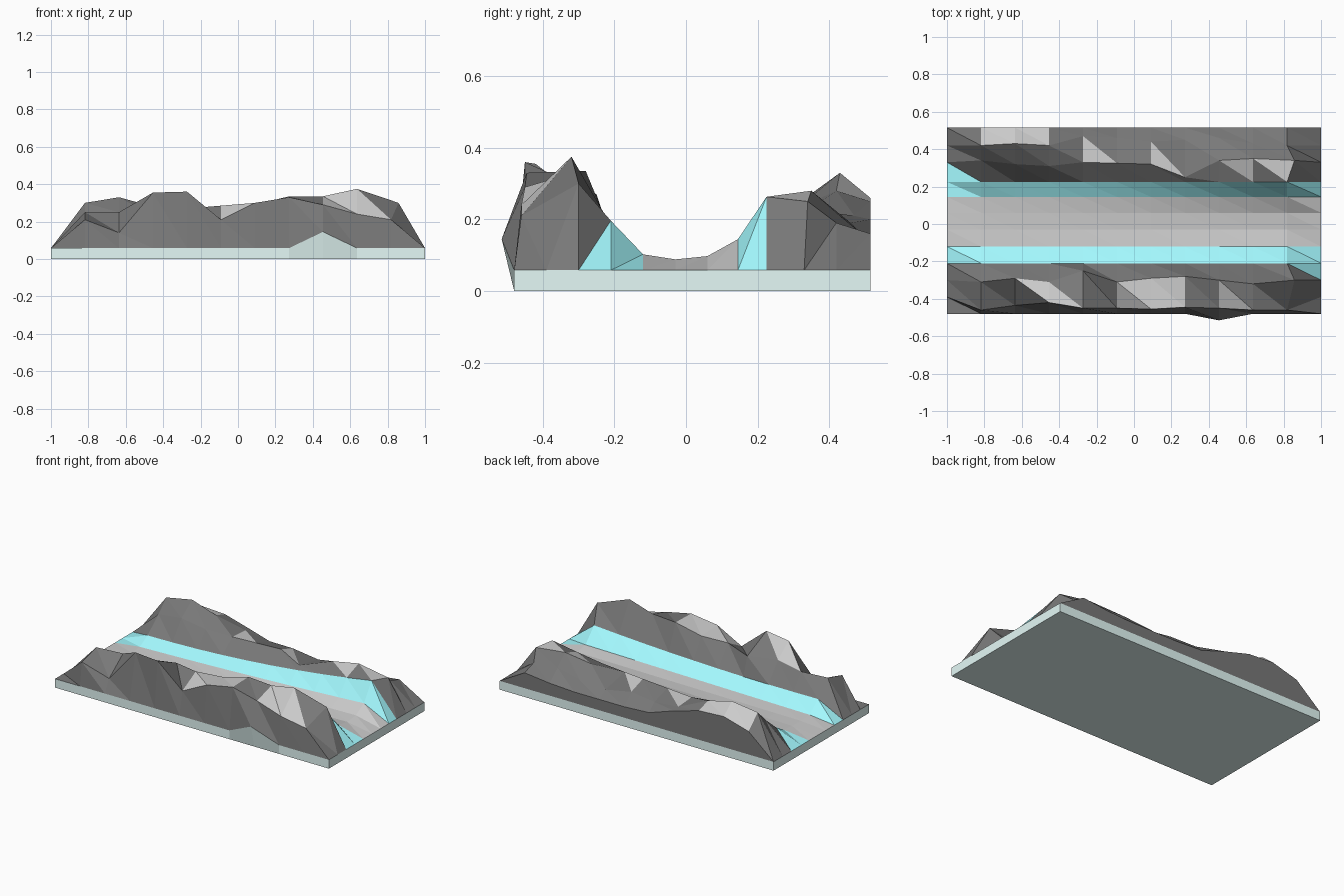
import bpy

if "Cube" in bpy.data.objects:
    bpy.data.objects.remove(bpy.data.objects["Cube"])

N = 11
X = [-1 + 2 * i / N for i in range(N + 1)]
EDGE = 0.058
ROWS = [-0.48, -0.39, -0.30, -0.21, -0.12, -0.03, 0.06, 0.145, 0.225, 0.33, 0.42, 0.515]

# Irregular ridge lines: (y, z) at the ten inner stations along x
front_crest = [(-.46, .21), (-.435, .14), (-.42, .355), (-.45, .36), (-.45, .21),
               (-.455, .30), (-.445, .33), (-.45, .29), (-.46, .24), (-.46, .21)]
front_shoulder = [(-.31, .25), (-.29, .25), (-.31, .27), (-.25, .27), (-.31, .285),
                  (-.29, .29), (-.28, .335), (-.30, .335), (-.32, .375), (-.30, .30)]
back_shoulder = [(.34, .22), (.32, .25), (.31, .23), (.33, .22), (.325, .23),
                 (.32, .24), (.25, .21), (.34, .25), (.35, .28), (.34, .25)]
back_crest = [(.42, .30), (.43, .33), (.42, .28), (.47, .21), (.46, .19),
              (.44, .20), (.45, .17), (.46, .19), (.43, .21), (.42, .19)]
wall_top = [EDGE, .21, .26, .25, .20, .14, .13, .13, .13, .14, .16, EDGE]
crests = {1: front_crest, 2: front_shoulder, 9: back_shoulder, 10: back_crest}

# Smooth valley rows: height at x = 0, slope and bend along x
valley = {3: (.155, .03, .025), 4: (.09, .015, 0), 5: (.08, .01, 0), 6: (.085, .015, 0),
          7: (.105, .04, .01), 8: (.16, .085, .05)}

# Pale triangles on the rock: (row, column, which half), and two stray ice ones
PALE = {(1, 2, 1), (1, 3, 0), (1, 5, 1), (1, 5, 0), (1, 6, 0), (1, 6, 1), (1, 8, 0),
        (1, 8, 1), (1, 9, 0), (10, 1, 0), (10, 1, 1), (10, 2, 0), (10, 2, 1), (9, 4, 0),
        (9, 6, 0), (8, 8, 1), (8, 9, 1)}
STRAY_ICE = {(8, 0, 0), (2, 10, 1)}


def point(r, i):
    x, y, z = X[i], ROWS[r], EDGE
    if 0 < i < N:
        if r in crests:
            y, z = crests[r][i - 1]
            if i == N - 1 and r in (2, 9):
                x += 0.04
        elif r in valley:
            h, slope, bend = valley[r]
            z = h + slope * x + bend * x * x
        elif r == 0 and i == 8:      # bulge in the front foot
            y, z = -0.515, 0.145
        elif r == 11:
            z = wall_top[i]
    return (x, y, z)


def material(name, color):
    mat = bpy.data.materials.new(name)
    mat.diffuse_color = color
    mat.use_nodes = True
    mat.node_tree.nodes["Principled BSDF"].inputs["Base Color"].default_value = mat.diffuse_color
    return mat


ROCK = material("dark_rock", (0.19, 0.19, 0.19, 1))
PALE_ROCK = material("pale_rock", (0.8, 0.8, 0.8, 1))
ICE = material("ice", (0.37, 0.95, 1.0, 1))
BASE = material("base", (0.78, 0.95, 0.93, 1))


def make(name, verts, faces, mats, slots=None):
    me = bpy.data.meshes.new(name)
    me.from_pydata(verts, [], faces)
    for m in mats:
        me.materials.append(m)
    for p, s in zip(me.polygons, slots or []):
        p.material_index = s
    ob = bpy.data.objects.new(name, me)
    bpy.context.collection.objects.link(ob)
    return ob


def strip(name, rows, mats):
    """Triangulated terrain band between consecutive rows."""
    n = N + 1
    verts = [point(r, i) for r in rows for i in range(n)]
    faces, slots = [], []
    for k, r in enumerate(rows[:-1]):
        for i in range(N):
            a, b = k * n + i, k * n + i + 1
            c, d = b + n, a + n
            faces += [(a, b, d), (b, c, d)]
            for h in (0, 1):
                key = (r, i, h)
                slots.append(1 if key in PALE else 2 if key in STRAY_ICE else 0)
    return make(name, verts, faces, mats, slots if len(mats) > 1 else None)


# Terrain bands
ridge_mats = [ROCK, PALE_ROCK, ICE]
strip("front_ridge", [0, 1, 2, 3], ridge_mats)
strip("front_bank", [3, 4], [ICE])
strip("valley_floor", [4, 5, 6, 7], [])
strip("back_bank", [7, 8], [ICE])
strip("back_ridge", [8, 9, 10, 11], ridge_mats)

# Steep outer wall of the back ridge
n = N + 1
foot = [(x, 0.515, EDGE) for x in X]
make("back_wall", [point(11, i) for i in range(n)] + foot,
     [(i + 1, i, n + i, n + i + 1) for i in range(N)], [ROCK])

# Base slab: skirt around the terrain border, closed underneath
loop = [point(0, i) for i in range(N)] + [point(r, N) for r in range(11)]
loop += foot[:0:-1] + [point(r, 0) for r in range(11, 0, -1)]
m = len(loop)
low = [(x, max(y, -0.48), 0) for x, y, z in loop]
faces = [(m + k, m + (k + 1) % m, (k + 1) % m, k) for k in range(m)]
faces.append(tuple(range(2 * m - 1, m - 1, -1)))
make("base_slab", loop + low, faces, [BASE])
